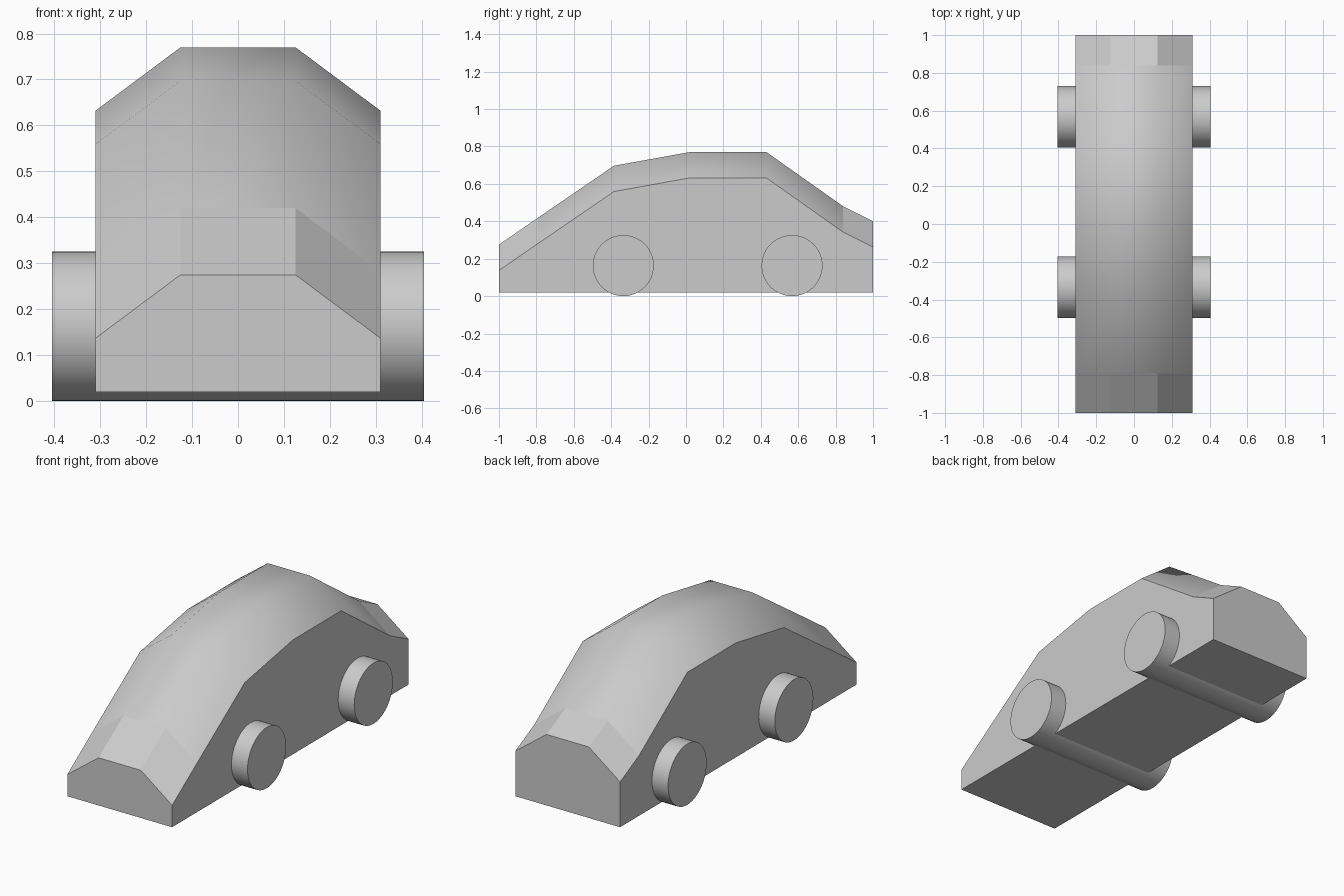
import bpy, bmesh
from math import pi

if "Cube" in bpy.data.objects:
    bpy.data.objects.remove(bpy.data.objects["Cube"])

# Roof line seen from the side: (y, z of the flat roof top)
ROOF = [(-1.0, 0.275), (-0.79, 0.42), (-0.385, 0.697), (0.02, 0.77),
        (0.43, 0.77), (0.84, 0.48), (1.0, 0.40)]
HALF_W, ROOF_HALF_W, SHOULDER_DROP, FLOOR = 0.31, 0.125, 0.138, 0.02


def section(y, z):
    """Six-point car cross-section at a given y."""
    s = z - SHOULDER_DROP
    return [(-HALF_W, y, FLOOR), (-HALF_W, y, s), (-ROOF_HALF_W, y, z),
            (ROOF_HALF_W, y, z), (HALF_W, y, s), (HALF_W, y, FLOOR)]


# Body: lofted cross-sections, smooth roof between flat bonnet tip and boot
bm = bmesh.new()
rings = [[bm.verts.new(p) for p in section(y, z)] for y, z in ROOF]
for i, (a, b) in enumerate(zip(rings, rings[1:])):
    for j in range(6):
        k = (j + 1) % 6
        face = bm.faces.new((a[j], a[k], b[k], b[j]))
        face.smooth = j in (1, 2, 3) and 0 < i < len(ROOF) - 2
bm.faces.new(rings[0])
bm.faces.new(rings[-1])
bmesh.ops.recalc_face_normals(bm, faces=bm.faces)
mesh = bpy.data.meshes.new("car_body")
bm.to_mesh(mesh)
bm.free()
bpy.context.collection.objects.link(bpy.data.objects.new("car_body", mesh))

# Wheel rollers: each runs through the full width of the car
for name, y in (("front_wheels", -0.335), ("rear_wheels", 0.567)):
    bpy.ops.mesh.primitive_cylinder_add(vertices=48, radius=0.163, depth=0.81,
                                        location=(0, y, 0.163),
                                        rotation=(0, pi / 2, 0))
    bpy.context.object.name = name
    bpy.ops.object.shade_smooth_by_angle()
